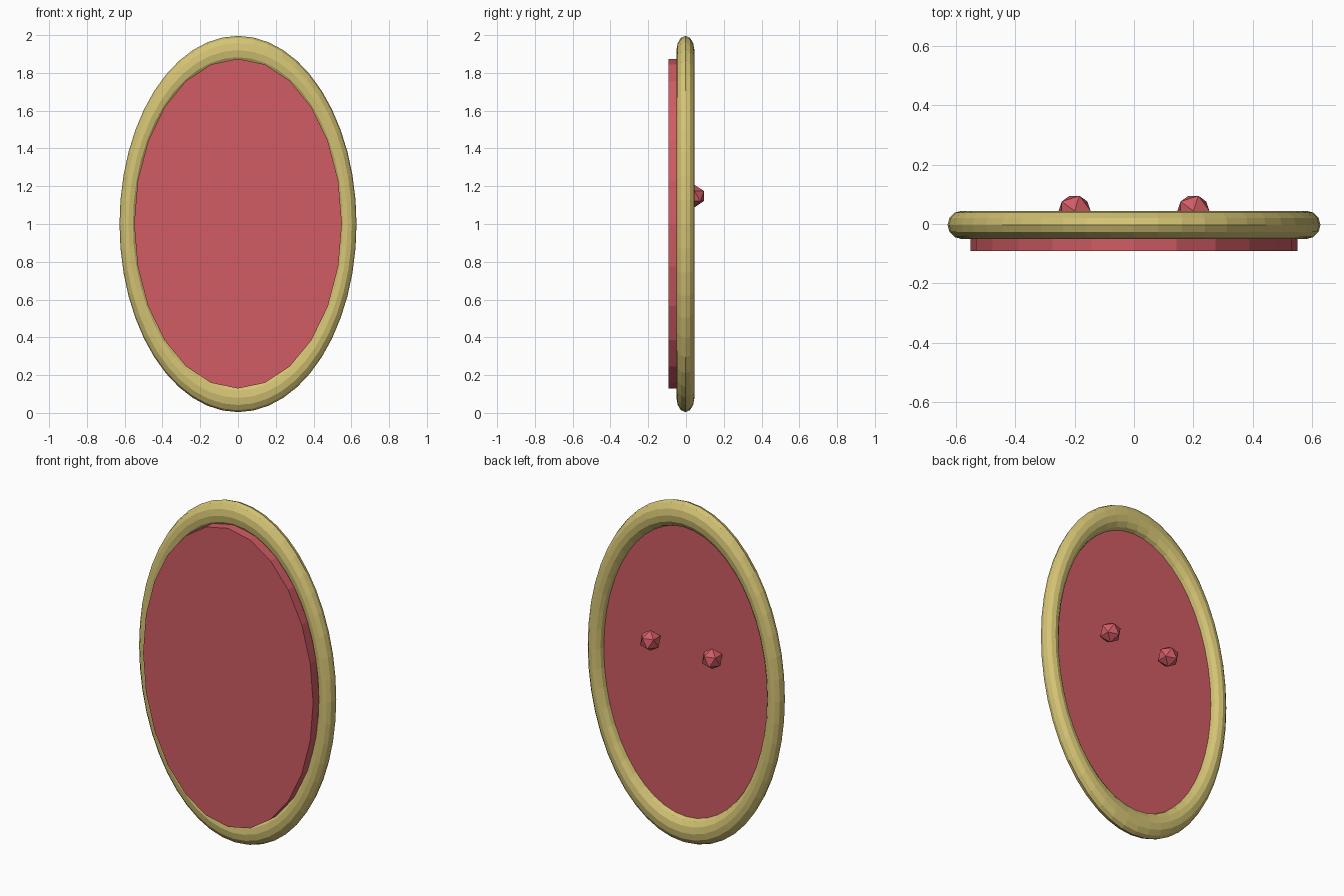
import bpy
import math

if "Cube" in bpy.data.objects:
    bpy.data.objects.remove(bpy.data.objects["Cube"])

ASPECT = 1.587          # height / width of the oval
CENTRE_Z = 1.0


def material(name, rgb):
    m = bpy.data.materials.new(name)
    m.diffuse_color = (*rgb, 1.0)
    m.use_nodes = True
    m.node_tree.nodes["Principled BSDF"].inputs["Base Color"].default_value = m.diffuse_color
    return m


gold = material("pale gold", (0.66, 0.55, 0.175))
red = material("soft red", (0.63, 0.107, 0.127))


def finish(name, mat):
    ob = bpy.context.object
    ob.name = name
    ob.data.materials.append(mat)
    bpy.ops.object.transform_apply(location=False, rotation=True, scale=True)
    return ob


# Oval rim: torus stood upright and stretched in height
bpy.ops.mesh.primitive_torus_add(major_segments=48, minor_segments=12,
                                 major_radius=0.58, minor_radius=0.0475,
                                 location=(0, -0.003, CENTRE_Z),
                                 rotation=(math.pi / 2, 0, 0))
bpy.context.object.scale = (1, ASPECT, 1)
finish("rim", gold)

# Oval panel, standing proud of the rim at the front
bpy.ops.mesh.primitive_cylinder_add(vertices=24, radius=0.55, depth=0.09,
                                    location=(0, -0.0465, CENTRE_Z + 0.002),
                                    rotation=(math.pi / 2, 0, 0))
bpy.context.object.scale = (1, ASPECT, 1)
finish("panel", red)

# Two faceted studs on the back
for side, x in (("left", -0.2), ("right", 0.2)):
    bpy.ops.mesh.primitive_ico_sphere_add(subdivisions=1, radius=0.06,
                                          location=(x, 0.044, 1.148))
    finish(side + "_stud", red)
